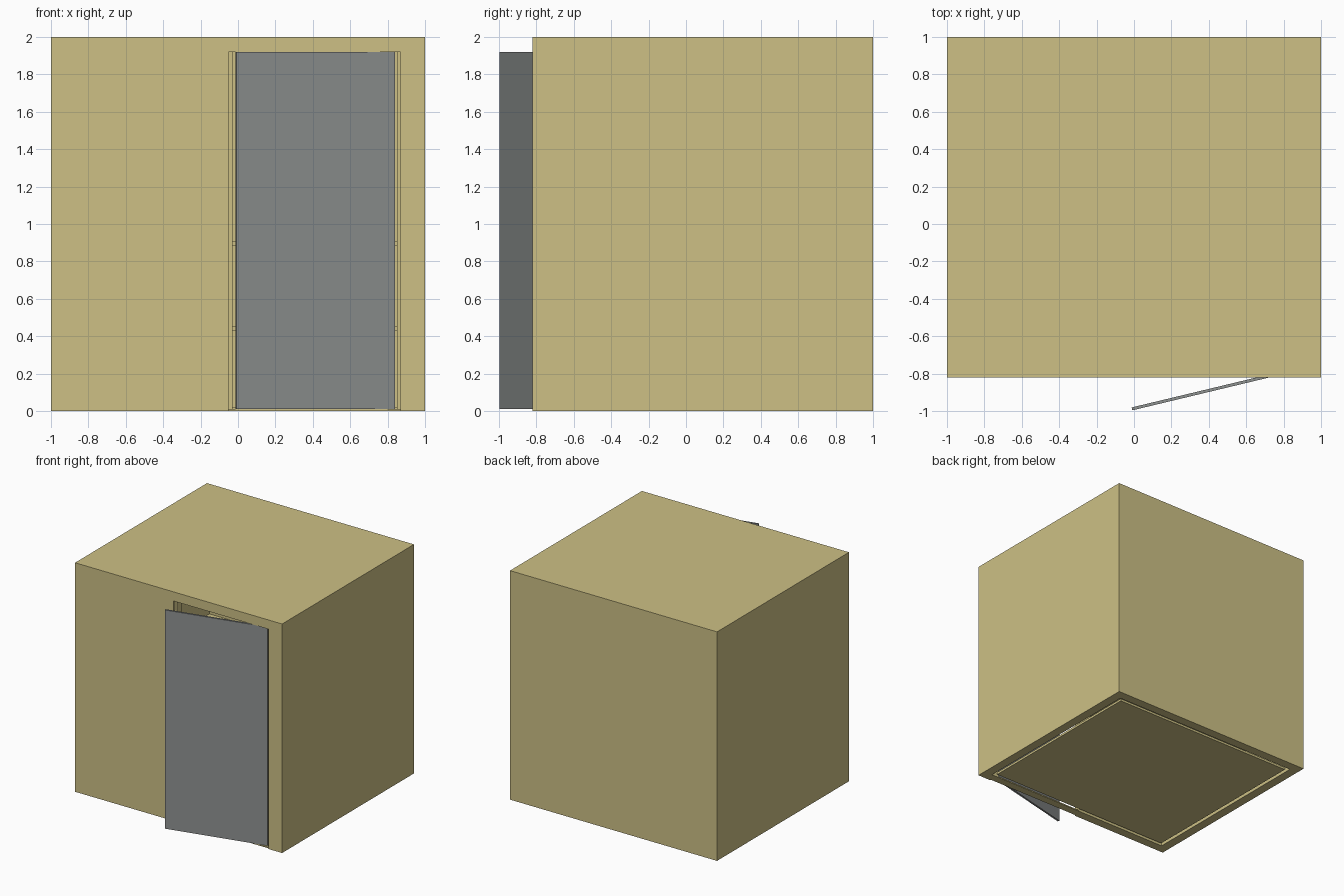
import bpy, math
from mathutils import Matrix, Vector

if "Cube" in bpy.data.objects:
    bpy.data.objects.remove(bpy.data.objects["Cube"])


def material(name, color):
    m = bpy.data.materials.new(name)
    m.diffuse_color = (*color, 1)
    m.use_nodes = True
    m.node_tree.nodes["Principled BSDF"].inputs["Base Color"].default_value = m.diffuse_color
    return m


wood = material("pale wood", (0.61, 0.53, 0.235))
grey = material("door grey", (0.27, 0.285, 0.28))


def box(name, x, y, z, mat=wood):
    """Axis-aligned box from (min, max) ranges."""
    v = [(a, b, c) for a in x for b in y for c in z]
    f = [(0, 1, 3, 2), (4, 6, 7, 5), (0, 4, 5, 1), (2, 3, 7, 6), (0, 2, 6, 4), (1, 5, 7, 3)]
    me = bpy.data.meshes.new(name)
    me.from_pydata(v, [], f)
    me.materials.append(mat)
    ob = bpy.data.objects.new(name, me)
    bpy.context.collection.objects.link(ob)
    return ob


T = 0.08                     # wall thickness
F, B = -0.82, 1.0            # front and back of the cabin
L, R = -0.05, 0.87           # door opening
H = 2 - T                    # ceiling height

# Cabin shell
box("roof", (-1, 1), (F, B), (H, 2))
box("left_wall", (-1, -1 + T), (F, B), (0, H))
box("right_wall", (1 - T, 1), (F, B), (0, H))
box("back_wall", (-1 + T, 1 - T), (B - T, B), (0, H))
box("front_wall_left", (-1 + T, L), (F, F + T), (0, H))
box("front_wall_right", (R, 1 - T), (F, F + T), (0, H))

# Floor with a small gap to the walls
box("floor", (-0.89, 0.89), (F + T + 0.03, B - T - 0.03), (0, 0.02))

# Door frame
box("frame_left", (L, L + 0.02), (F + 0.02, F + T), (0, H))
box("frame_right", (R - 0.02, R), (F + 0.02, F + T), (0, H))
box("door_sill", (L, R), (F + 0.01, F + T), (0, 0.01))

# Two-level benches along the back wall
box("upper_bench", (-1 + T, 1 - T), (0.35, B - T), (0.885, 0.91))
box("lower_bench", (-1 + T, 1 - T), (-0.05, 0.5), (0.43, 0.455))

# Door, hinged on the right and slightly open
door = box("door", (-0.872, 0), (-0.008, 0.008), (0.01, H), grey)
door.matrix_world = Matrix.Translation(Vector((0.837, -0.785, 0))) @ Matrix.Rotation(math.radians(13.5), 4, 'Z')
